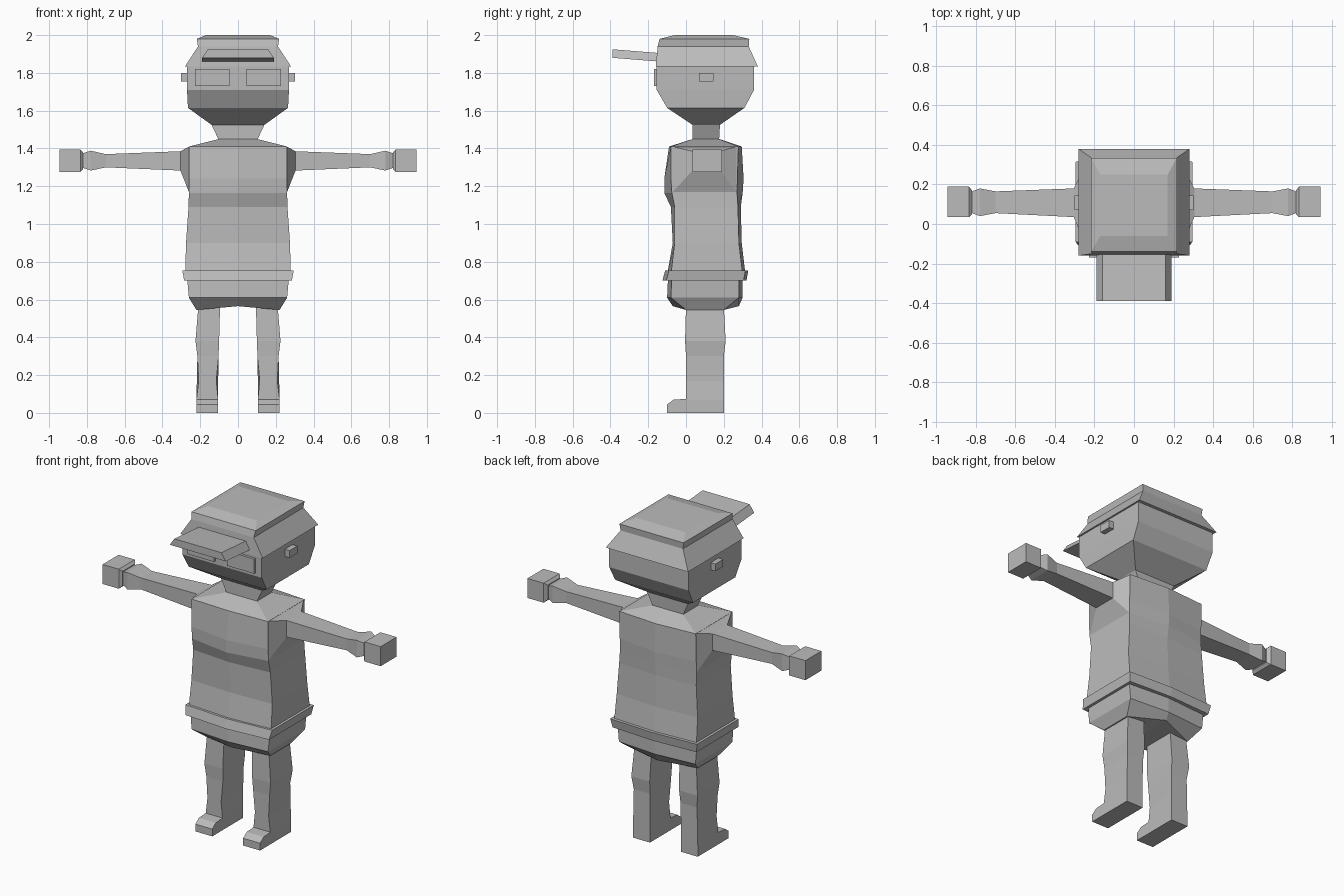
import bpy, bmesh
from mathutils import Vector

if "Cube" in bpy.data.objects:
    bpy.data.objects.remove(bpy.data.objects["Cube"])

grey = bpy.data.materials.new("plain_grey")
grey.diffuse_color = (0.5, 0.5, 0.5, 1)
grey.use_nodes = True
grey.node_tree.nodes["Principled BSDF"].inputs["Base Color"].default_value = grey.diffuse_color


def loft(name, rings):
    """Skin a list of equal-length rings and close both ends."""
    bm = bmesh.new()
    rows = [[bm.verts.new(Vector(p)) for p in r] for r in rings]
    n = len(rows[0])
    for a, b in zip(rows, rows[1:]):
        for i in range(n):
            j = (i + 1) % n
            bm.faces.new((a[i], a[j], b[j], b[i]))
    for r in (rows[0], rows[-1]):
        if n == 6:  # fold the caps along the centre line
            bm.faces.new((r[5], r[0], r[1], r[2]))
            bm.faces.new((r[2], r[3], r[4], r[5]))
        else:
            bm.faces.new(r)
    bmesh.ops.recalc_face_normals(bm, faces=bm.faces)
    me = bpy.data.meshes.new(name)
    bm.to_mesh(me)
    bm.free()
    me.materials.append(grey)
    ob = bpy.data.objects.new(name, me)
    bpy.context.collection.objects.link(ob)
    return ob


def rect(z, x0, x1, y0, y1):
    return [(x1, y0, z), (x1, y1, z), (x0, y1, z), (x0, y0, z)]


def body(z, x, yf, yfm, yb, ybm, zm=None):
    """Rectangle whose front and back are pushed out at the centre line."""
    m = z if zm is None else zm
    return [(x, yf, z), (x, yb, z), (0, ybm, m), (-x, yb, z), (-x, yf, z), (0, yfm, m)]


def box(name, x0, x1, y0, y1, z0, z1):
    return loft(name, [rect(z0, x0, x1, y0, y1), rect(z1, x0, x1, y0, y1)])


# Shirt
loft("torso", [body(*r) for r in (
    (0.73, .28, -.08, -.10, .30, .315),
    (0.90, .275, -.06, -.07, .28, .295),
    (1.09, .262, -.06, -.08, .275, .29),
    (1.165, .26, -.075, -.115, .27, .30),
    (1.24, .26, -.08, -.115, .272, .305),
    (1.41, .26, -.08, -.09, .277, .295),
    (1.45, .10, .035, .035, .175, .175))])

# Shirt hem
loft("hem", [body(.70, .285, -.105, -.125, .305, .32),
             body(.755, .295, -.09, -.11, .315, .33)])

# Hips
loft("hips", [body(.72, .27, -.075, -.095, .28, .30),
              body(.61, .26, -.08, -.10, .28, .30),
              body(.545, .22, 0, -.07, .20, .28, .565)])

# Neck and head in one piece
loft("head", [rect(z, -x, x, y0, y1) for z, x, y0, y1 in (
    (1.44, .10, .035, .175),
    (1.525, .14, .035, .18),
    (1.615, .265, -.10, .31),
    (1.71, .27, -.155, .36),
    (1.84, .27, -.155, .36))])

# Cap with a bill
loft("cap", [rect(z, -x, x, y0, y1) for z, x, y0, y1 in (
    (1.835, .28, -.16, .38),
    (1.94, .212, -.15, .332),
    (1.98, .218, -.14, .335),
    (2.0, .17, -.06, .25))])
loft("cap_bill", [
    [(-.19, y, z), (.19, y, z), (.16, y, z + .045), (-.16, y, z + .045)]
    for y, z in ((-.39, 1.88), (-.14, 1.86))])

for side, s in (("right", 1), ("left", -1)):
    # Eye pieces and ears
    box(side + "_lens", *sorted((s * .045, s * .228)), -.17, -.15, 1.73, 1.82)
    box(side + "_ear", *sorted((s * .26, s * .302)), .07, .145, 1.755, 1.80)

    # Arm, flaring out of the side of the shirt
    loft(side + "_arm", [
        [(s * x, y0, z0), (s * x, y1, z0), (s * x, y1, z1), (s * x, y0, z1)]
        for x, y0, y1, z0, z1 in (
            (.258, -.075, .27, 1.165, 1.41),
            (.305, .035, .18, 1.283, 1.385),
            (.70, .055, .165, 1.30, 1.37),
            (.78, .04, .18, 1.283, 1.388),
            (.82, .055, .165, 1.297, 1.375),
            (.84, .055, .165, 1.297, 1.375))])
    # Hand block
    loft(side + "_hand", [
        [(s * x, y0, z0), (s * x, y1, z0), (s * x, y1, z1), (s * x, y0, z1)]
        for x, y0, y1, z0, z1 in (
            (.82, .05, .17, 1.292, 1.38),
            (.835, .035, .19, 1.275, 1.395),
            (.945, .035, .19, 1.275, 1.395))])

    # Leg, with the front of the shin slightly narrowed by f
    loft(side + "_leg", [
        [(s * (x0 + f), y0, z), (s * (x1 - f), y0, z), (s * x1, y1, z), (s * x0, y1, z)]
        for z, x0, x1, y0, y1, f in (
            (0, .105, .22, 0, .20, 0),
            (.07, .105, .22, 0, .20, 0),
            (.17, .105, .218, 0, .20, .01),
            (.30, .103, .215, 0, .20, 0),
            (.38, .10, .225, -.005, .21, 0),
            (.565, .095, .21, 0, .20, 0))])
    # Foot, extruded from its side profile
    loft(side + "_foot", [
        [(s * x, y, z) for y, z in
         ((.01, 0), (-.10, 0), (-.10, .045), (-.065, .07), (.01, .075))]
        for x in (.105, .22)])
